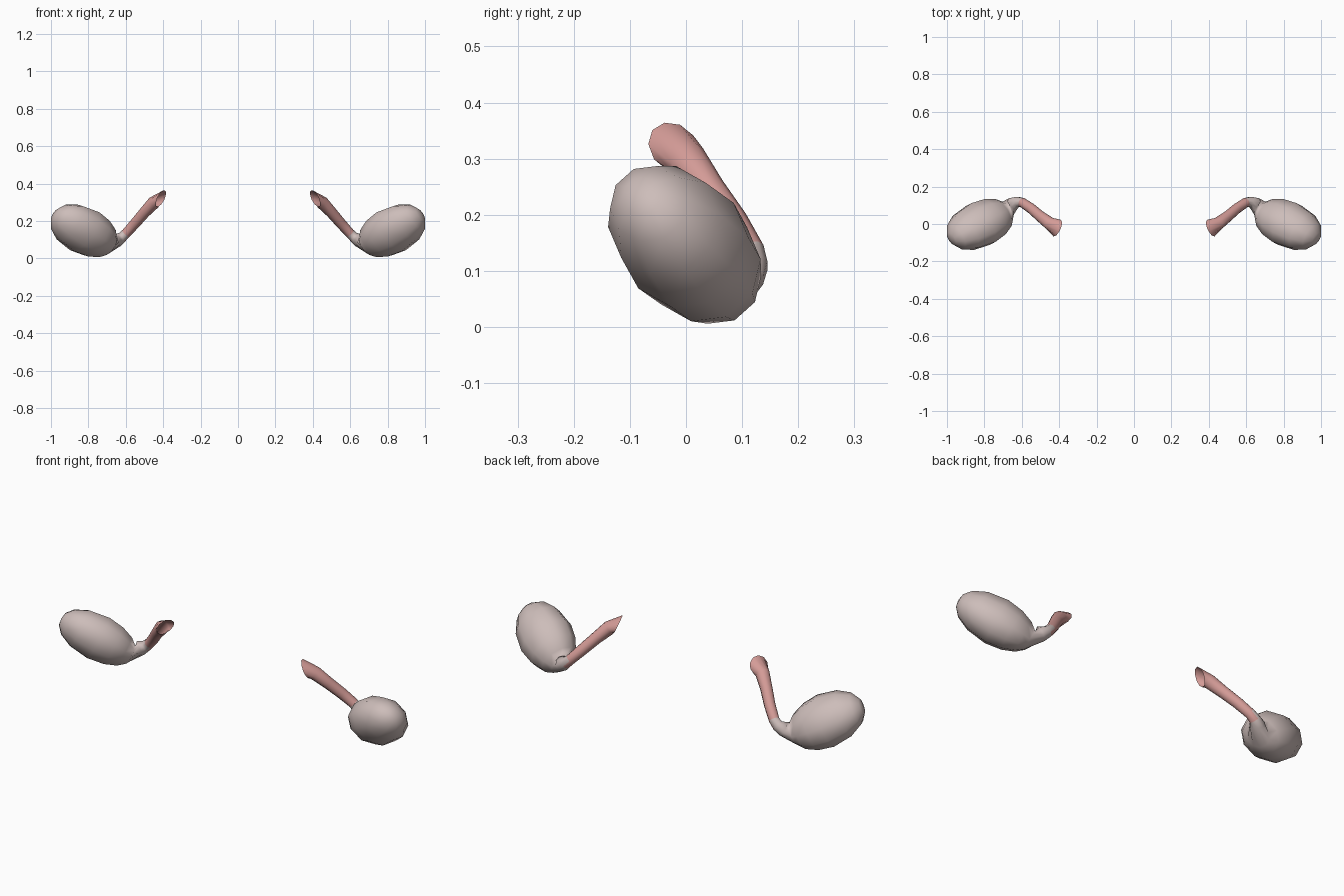
import bpy, bmesh, math
from mathutils import Vector

if "Cube" in bpy.data.objects:
    bpy.data.objects.remove(bpy.data.objects["Cube"])

SIDES = 10


def material(name, rgb):
    m = bpy.data.materials.new(name)
    m.diffuse_color = (*rgb, 1)
    m.use_nodes = True
    m.node_tree.nodes["Principled BSDF"].inputs["Base Color"].default_value = m.diffuse_color
    return m


grey = material("pale warm grey", (0.61, 0.51, 0.49))
pink = material("soft pink", (0.66, 0.33, 0.31))

# Bulb: pear-like body around a tilted axis, slightly oval in section
centre = Vector((0.82, 0.0, 0.145))
axis = Vector((0.795, -0.405, 0.453)).normalized()
profile = [(0.196, 0.30), (0.165, 0.62), (0.10, 0.89), (0.0, 1.01),
           (-0.08, 0.91), (-0.14, 0.70), (-0.175, 0.44)]
rings = [(centre + axis * t, 0.113 * f, 0.136 * f) for t, f in profile]

# Neck and bent tube with a flared open mouth
tube = [(0.647, 0.108, 0.097, 0.037), (0.622, 0.119, 0.111, 0.028),
        (0.598, 0.115, 0.134, 0.026), (0.55, 0.083, 0.187, 0.028),
        (0.50, 0.040, 0.245, 0.030), (0.45, 0.002, 0.298, 0.035),
        (0.412, -0.022, 0.320, 0.049)]
rings += [(Vector(p[:3]), p[3], p[3]) for p in tube]

bm = bmesh.new()
u = Vector((0, 0.745, 0.667))
last = len(rings) - 1
loops = []
for i, (c, ru, rw) in enumerate(rings):
    # Bulb rings share the axis, tube rings follow the path, the mouth is cut at a slant
    if i < len(profile):
        n = -axis
    elif i == last:
        n = Vector((-0.85, -0.40, -0.42)).normalized()
    else:
        n = (rings[i + 1][0] - rings[i - 1][0]).normalized()
    u = (u - n * u.dot(n)).normalized()
    w = n.cross(u)
    loops.append([bm.verts.new(c + u * ru * math.cos(a) + w * rw * math.sin(a))
                  for a in (2 * math.pi * k / SIDES for k in range(SIDES))])

for a, b in zip(loops, loops[1:]):
    for k in range(SIDES):
        j = (k + 1) % SIDES
        bm.faces.new((a[k], a[j], b[j], b[k]))

# Closed blunt end of the bulb
tip = bm.verts.new(centre + axis * 0.202)
for k in range(SIDES):
    bm.faces.new((tip, loops[0][(k + 1) % SIDES], loops[0][k]))

bmesh.ops.recalc_face_normals(bm, faces=bm.faces)
for f in bm.faces:
    f.smooth = True
    f.material_index = 1 if f.calc_center_median().x < 0.60 else 0

mesh = bpy.data.meshes.new("bulb_and_tube")
bm.to_mesh(mesh)
bm.free()
mesh.materials.append(grey)
mesh.materials.append(pink)
obj = bpy.data.objects.new("bulb_and_tube_pair", mesh)
bpy.context.collection.objects.link(obj)

# Left copy
mirror = obj.modifiers.new("mirror", 'MIRROR')
mirror.use_axis[0] = True
mirror.use_mirror_merge = False
